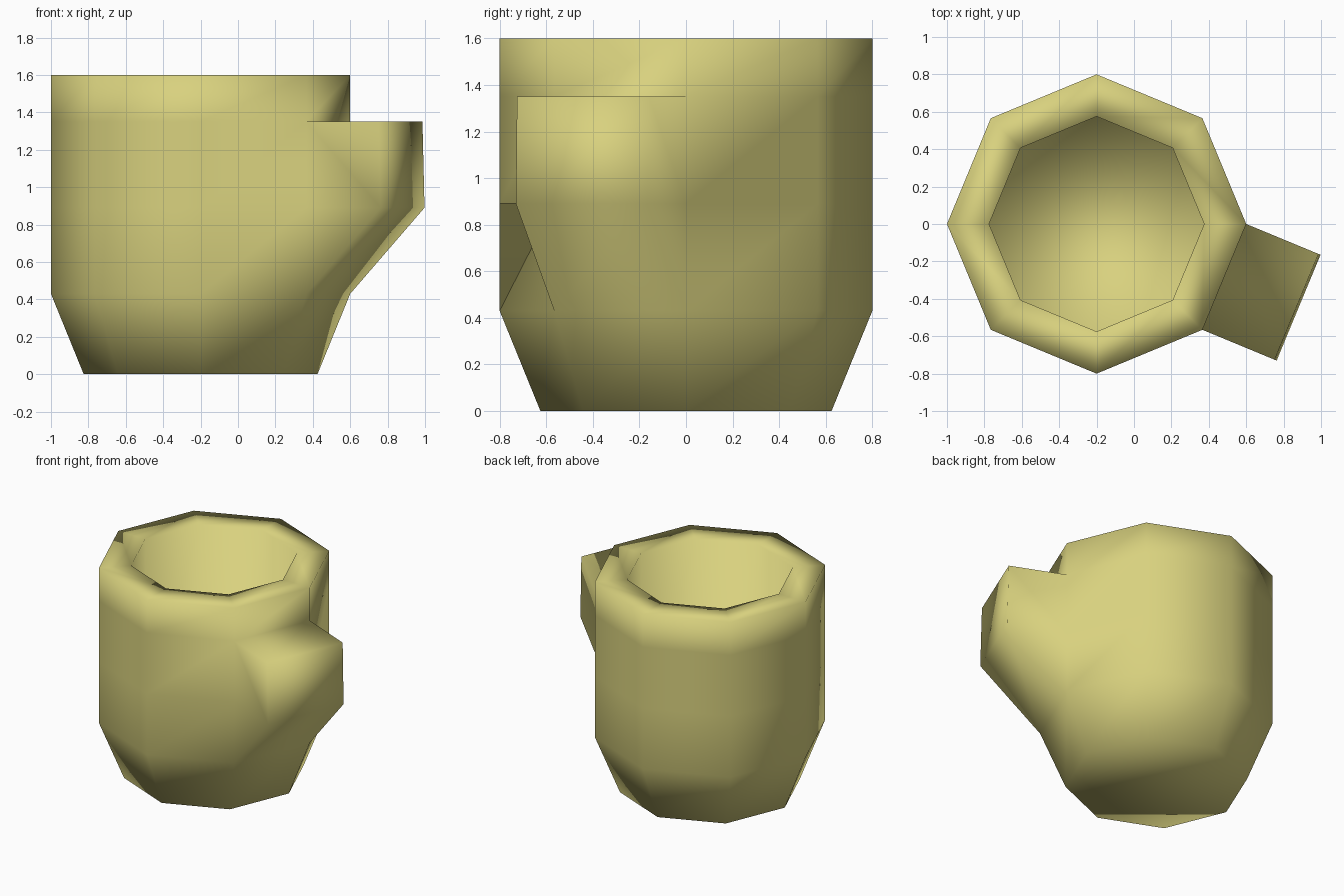
import bpy, bmesh, math
from mathutils import Vector

if "Cube" in bpy.data.objects:
    bpy.data.objects.remove(bpy.data.objects["Cube"])

SIDES = 8
CX = -0.2                      # cup axis

# (radius, height) from the base, up the outside, over the rim, down to the inner floor
PROFILE = [(0.625, 0), (0.8, 0.43), (0.8, 0.89), (0.8, 1.35), (0.8, 1.6),
           (0.575, 1.6), (0.575, 0.2)]

bm = bmesh.new()


def ring(r, z):
    return [bm.verts.new((CX + r * math.cos(2 * math.pi * i / SIDES),
                          r * math.sin(2 * math.pi * i / SIDES), z))
            for i in range(SIDES)]


# Octagonal cup
rings = [ring(r, z) for r, z in PROFILE]
spout_faces = []
for k in range(len(rings) - 1):
    a, b = rings[k], rings[k + 1]
    for i in range(SIDES):
        j = (i + 1) % SIDES
        f = bm.faces.new((a[i], a[j], b[j], b[i]))
        if i == SIDES - 1 and k in (1, 2):
            spout_faces.append(f)
bm.faces.new(list(reversed(rings[0])))     # underside
bm.faces.new(rings[-1])                    # inner floor

# Side block: pull two wall panels outwards, the lower edge stays on the wall
out = Vector((math.cos(math.pi / SIDES), -math.sin(math.pi / SIDES), 0))
res = bmesh.ops.extrude_face_region(bm, geom=spout_faces)
bmesh.ops.delete(bm, geom=[f for f in spout_faces if f.is_valid], context='FACES')
for v in [g for g in res['geom'] if isinstance(g, bmesh.types.BMVert)]:
    if v.co.z > 1.2:
        v.co += out * 0.418
    elif v.co.z > 0.6:
        v.co += out * 0.43
bmesh.ops.remove_doubles(bm, verts=bm.verts, dist=0.001)
bmesh.ops.dissolve_degenerate(bm, edges=bm.edges, dist=0.0005)
bmesh.ops.recalc_face_normals(bm, faces=bm.faces)
for f in bm.faces:
    f.smooth = True

mesh = bpy.data.meshes.new("cup")
bm.to_mesh(mesh)
bm.free()
cup = bpy.data.objects.new("cup_with_side_block", mesh)
bpy.context.collection.objects.link(cup)

# Colour
mat = bpy.data.materials.new("khaki_yellow")
mat.diffuse_color = (0.69, 0.64, 0.21, 1)
mat.use_nodes = True
mat.node_tree.nodes["Principled BSDF"].inputs["Base Color"].default_value = mat.diffuse_color
mesh.materials.append(mat)
